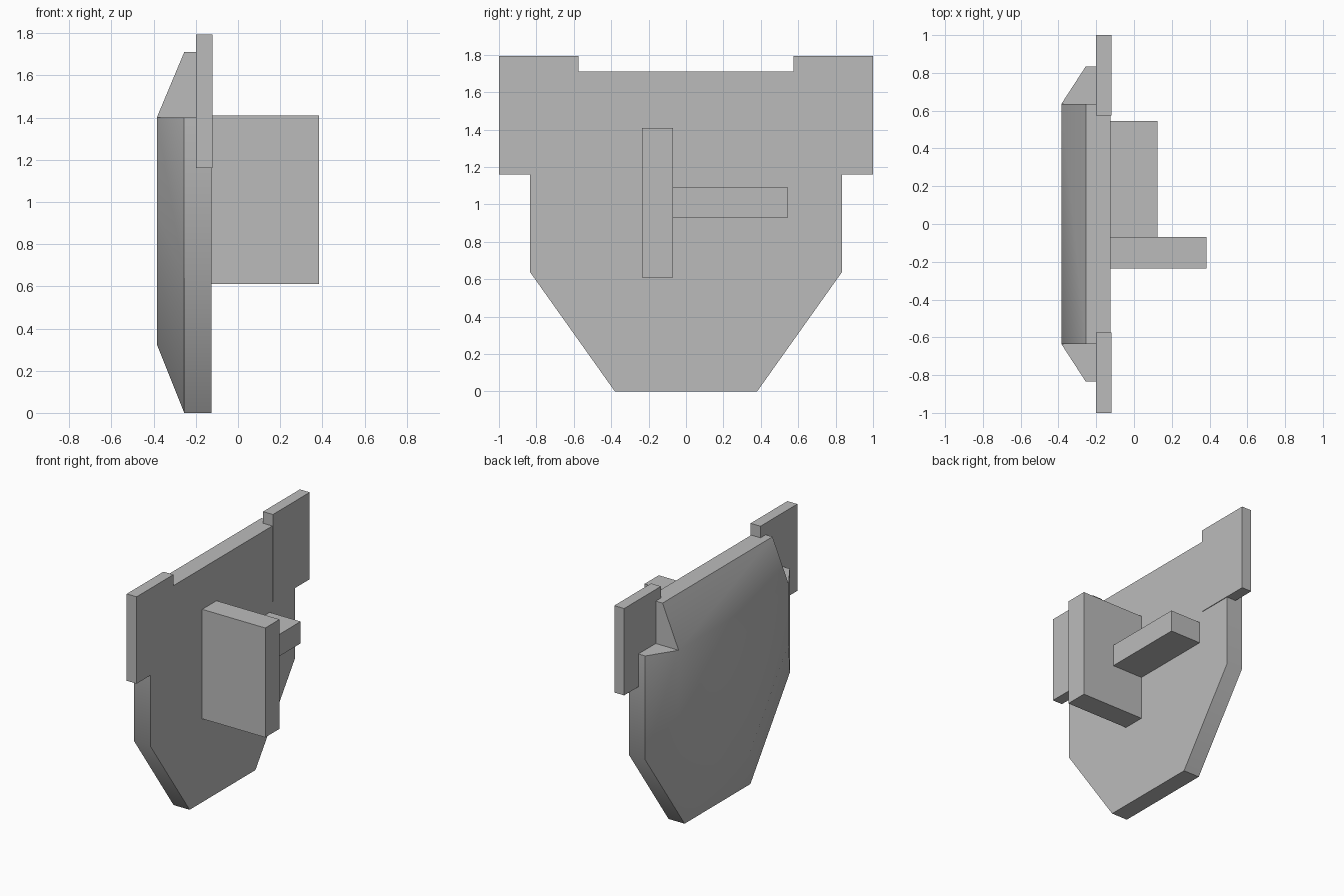
import bpy, bmesh, math

cube = bpy.data.objects.get("Cube")
if cube:
    bpy.data.objects.remove(cube, do_unlink=True)

grey = bpy.data.materials.new("plain grey")
grey.use_nodes = True
colour = (0.5, 0.5, 0.5, 1)
grey.diffuse_color = colour
grey.node_tree.nodes["Principled BSDF"].inputs["Base Color"].default_value = colour


def finish(name, bm):
    bmesh.ops.recalc_face_normals(bm, faces=bm.faces)
    mesh = bpy.data.meshes.new(name)
    bm.to_mesh(mesh)
    bm.free()
    mesh.materials.append(grey)
    obj = bpy.data.objects.new(name, mesh)
    bpy.context.collection.objects.link(obj)
    return obj


def box(name, xs, ys, zs):
    bm = bmesh.new()
    bmesh.ops.create_cube(bm, size=1)
    for v in bm.verts:
        v.co = [lo + (hi - lo) * (c + 0.5) for c, (lo, hi) in zip(v.co, (xs, ys, zs))]
    return finish(name, bm)


# Shield: notched outline, with a raised panel on the -x side
BACK, RIM, PANEL = -0.125, -0.255, -0.385
outline = [(0.38, 0), (0.835, 0.64), (0.835, 1.4), (0.635, 1.4), (0.635, 1.71)]
panel = [(0.18, 0.325), (0.635, 0.965)]

bm = bmesh.new()


def half(points, x, side):
    return [bm.verts.new((x, side * y, z)) for y, z in points]


back, rim, raised = ([half(pts, x, s) for s in (1, -1)]
                     for pts, x in ((outline, BACK), (outline, RIM), (panel, PANEL)))
for r in rim:
    r[3].co.x = PANEL              # the panel's top corner sits in the notch

# Back face and outer walls
back_loop = back[0] + back[1][::-1]
rim_loop = rim[0] + rim[1][::-1]
bm.faces.new(back_loop)
for i in range(len(back_loop)):
    j = (i + 1) % len(back_loop)
    bm.faces.new((back_loop[i], back_loop[j], rim_loop[j], rim_loop[i]))

# Sloped faces and raised panel
(a, b), (c, d) = rim, raised
for r, p in zip(rim, raised):
    bm.faces.new((r[0], r[1], p[1], p[0]))
    bm.faces.new((r[1], r[2], r[3], p[1]))
bm.faces.new((a[0], c[0], d[0], b[0]))
bm.faces.new((a[3], a[4], b[4], b[3]))
bm.faces.new((c[0], c[1], a[3], b[3], d[1], d[0]))
shield = finish("shield", bm)

bpy.ops.object.select_all(action="DESELECT")
shield.select_set(True)
bpy.context.view_layer.objects.active = shield
bpy.ops.object.shade_smooth_by_angle(angle=math.radians(45))

# Square plates on the upper corners
for name, ys in (("back_corner_plate", (0.575, 1)), ("front_corner_plate", (-1, -0.575))):
    box(name, (-0.2, -0.12), ys, (1.16, 1.795))

# Grip and arm bar
box("grip", (BACK, 0.385), (-0.235, -0.07), (0.61, 1.41))
box("arm_bar", (BACK, 0.125), (-0.07, 0.545), (0.93, 1.09))
